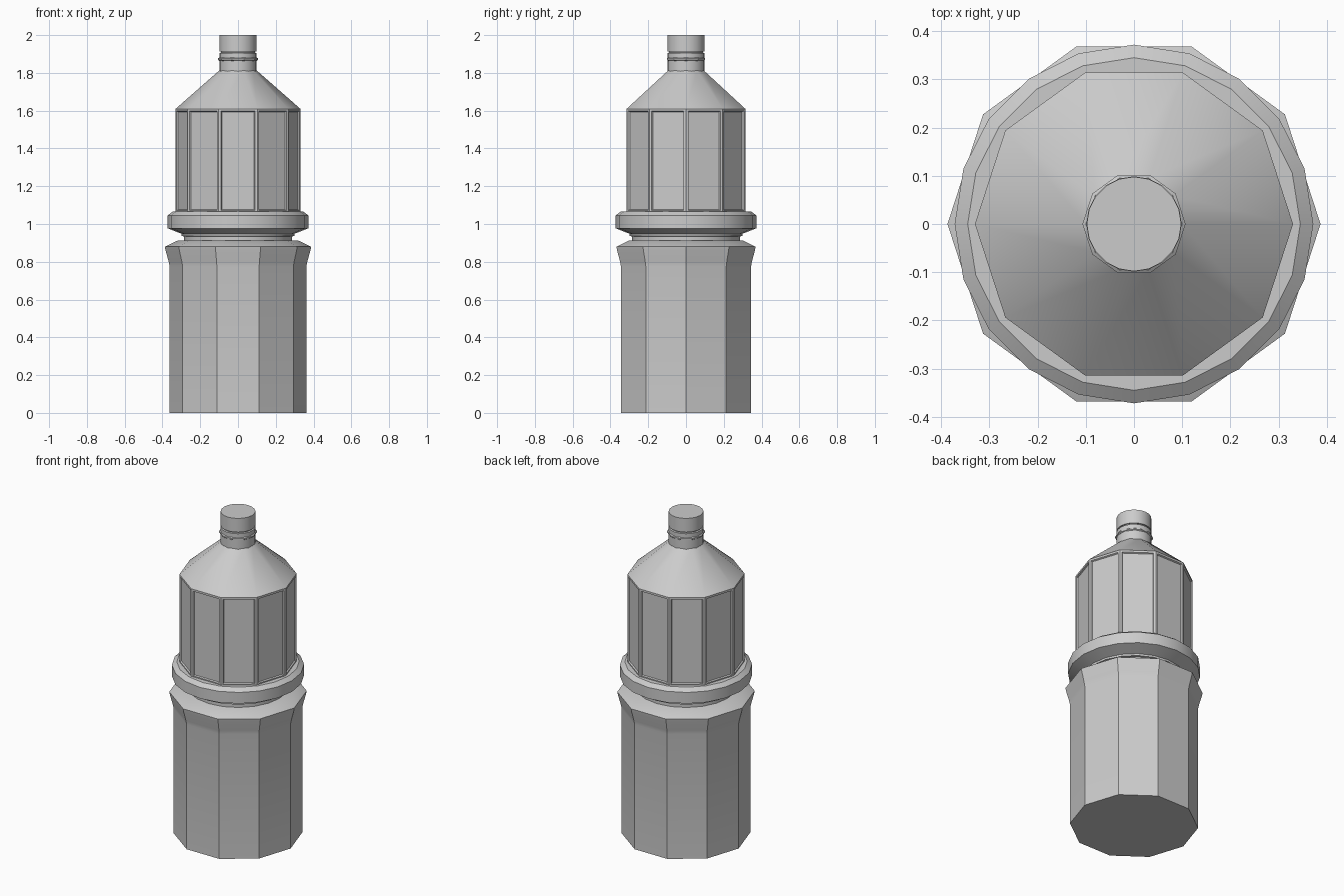
import bpy, bmesh
from math import cos, sin, tau

if "Cube" in bpy.data.objects:
    bpy.data.objects.remove(bpy.data.objects["Cube"])


def lathe(name, profile, sides, panels=False):
    """Closed solid turned from (radius, z) points; optional recessed side panels."""
    bm = bmesh.new()
    rings = [[bm.verts.new((r * cos(tau * i / sides), r * sin(tau * i / sides), z))
              for i in range(sides)] for r, z in profile]
    walls = []
    for lo, hi in zip(rings, rings[1:]):
        for i in range(sides):
            j = (i + 1) % sides
            walls.append(bm.faces.new((lo[i], lo[j], hi[j], hi[i])))
    bm.faces.new(rings[0][::-1])
    bm.faces.new(rings[-1])
    bm.normal_update()
    if panels:
        upright = [f for f in walls if abs(f.normal.z) < 0.01]
        bmesh.ops.inset_individual(bm, faces=upright, thickness=0.018, depth=0)
        bmesh.ops.inset_individual(bm, faces=upright, thickness=0.006, depth=-0.008)
    mesh = bpy.data.meshes.new(name)
    bm.to_mesh(mesh)
    bm.free()
    ob = bpy.data.objects.new(name, mesh)
    bpy.context.collection.objects.link(ob)
    bpy.ops.object.select_all(action='DESELECT')
    ob.select_set(True)
    bpy.context.view_layer.objects.active = ob
    bpy.ops.object.shade_smooth_by_angle(angle=0.5)
    return ob


# Ten-sided lower body with flared lip
lathe("lower_body", [(0.362, 0), (0.362, 0.775), (0.367, 0.80), (0.384, 0.862),
                     (0.387, 0.88), (0.32, 0.912)], 10)
# Round waist groove and collar
lathe("waist_collar", [(0.285, 0.90), (0.285, 0.934), (0.298, 0.936), (0.298, 0.948),
                       (0.372, 0.977), (0.372, 1.046), (0.345, 1.066)], 20)
# Ten-sided upper body with recessed panels and sloping shoulder
lathe("upper_body", [(0.33, 1.06), (0.33, 1.61), (0.1, 1.812)], 10, panels=True)
# Round neck, thin ten-sided neck ring, and cap
lathe("neck", [(0.099, 1.80), (0.099, 1.905), (0.09, 1.907), (0.09, 1.92)], 20)
lathe("neck_ring", [(0.1, 1.864), (0.107, 1.869), (0.107, 1.876), (0.1, 1.881)], 10)
lathe("cap", [(0.098, 1.914), (0.098, 2.0)], 20)
